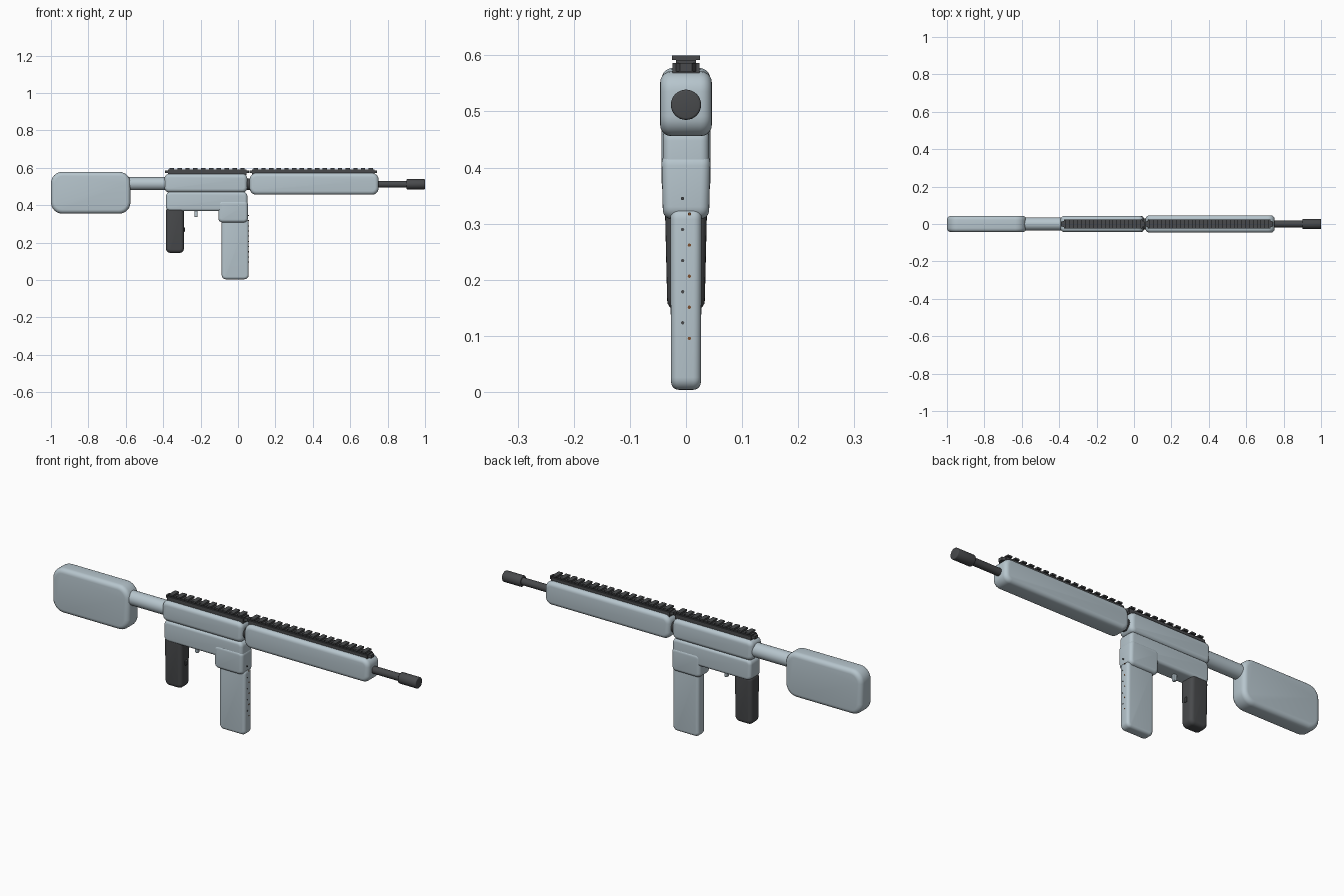
import bpy, bmesh, math
from mathutils import Matrix, Vector

cube = bpy.data.objects.get("Cube")
if cube:
    bpy.data.objects.remove(cube, do_unlink=True)


def material(name, rgb, rough=0.6):
    m = bpy.data.materials.new(name)
    m.use_nodes = True
    m.diffuse_color = (*rgb, 1)
    bsdf = m.node_tree.nodes["Principled BSDF"]
    bsdf.inputs["Base Color"].default_value = (*rgb, 1)
    bsdf.inputs["Roughness"].default_value = rough
    return m


GREY = material("pale blue grey", (0.47, 0.56, 0.61))
DARK = material("charcoal", (0.065, 0.068, 0.072))
COPPER = material("copper brown", (0.2, 0.08, 0.03))


def finish(name, bm, mat, smooth=True):
    bmesh.ops.recalc_face_normals(bm, faces=bm.faces)
    mesh = bpy.data.meshes.new(name)
    bm.to_mesh(mesh)
    bm.free()
    mesh.materials.append(mat)
    ob = bpy.data.objects.new(name, mesh)
    bpy.context.collection.objects.link(ob)
    if smooth:
        bpy.ops.object.select_all(action="DESELECT")
        ob.select_set(True)
        bpy.context.view_layer.objects.active = ob
        bpy.ops.object.shade_smooth_by_angle(angle=math.radians(40))
    return ob


def add_box(bm, x0, x1, half_y, z0, z1):
    size = Matrix.Diagonal((x1 - x0, 2 * half_y, z1 - z0, 1))
    place = Matrix.Translation(((x0 + x1) / 2, 0, (z0 + z1) / 2))
    return bmesh.ops.create_cube(bm, size=1, matrix=place @ size)["verts"]


def soft_box(name, x0, x1, half_y, z0, z1, corner, rim, mat=GREY, taper=1.0):
    """Block with rounded side outline, then a rounded rim; taper narrows the bottom."""
    bm = bmesh.new()
    for v in add_box(bm, x0, x1, half_y, z0, z1):
        if v.co.z < (z0 + z1) / 2:
            v.co.y *= taper
    across = [e for e in bm.edges if abs((e.verts[0].co - e.verts[1].co).normalized().y) > 0.9]
    bmesh.ops.bevel(bm, geom=across, offset=corner, segments=6, profile=0.5, affect="EDGES")
    bm.normal_update()
    rims = [e for e in bm.edges if len(e.link_faces) == 2
            and sum(abs(f.normal.y) > 0.8 for f in e.link_faces) == 1]
    bmesh.ops.bevel(bm, geom=rims, offset=rim, segments=5, profile=0.5,
                    affect="EDGES", clamp_overlap=True)
    return finish(name, bm, mat)


def rod(name, x0, x1, radius, z, mat, edge=0.0):
    bm = bmesh.new()
    turn = Matrix.Translation(((x0 + x1) / 2, 0, z)) @ Matrix.Rotation(math.pi / 2, 4, "Y")
    bmesh.ops.create_cone(bm, cap_ends=True, segments=32, radius1=radius, radius2=radius,
                          depth=x1 - x0, matrix=turn)
    if edge:
        rims = [e for e in bm.edges if any(len(f.verts) > 4 for f in e.link_faces)]
        bmesh.ops.bevel(bm, geom=rims, offset=edge, segments=3, profile=0.5, affect="EDGES")
    return finish(name, bm, mat)


# Stock and its tube
soft_box("stock", -1.0, -0.575, 0.044, 0.355, 0.578, 0.06, 0.022)
rod("stock_tube", -0.6, -0.37, 0.035, 0.515, GREY)

# Receiver, magazine well and fore-end
soft_box("upper_receiver", -0.393, 0.05, 0.043, 0.468, 0.568, 0.026, 0.02)
soft_box("lower_receiver", -0.385, 0.05, 0.041, 0.368, 0.472, 0.024, 0.015)
soft_box("magazine_well", -0.105, 0.053, 0.044, 0.308, 0.425, 0.022, 0.016, taper=0.93)
soft_box("fore_end", 0.062, 0.752, 0.046, 0.456, 0.572, 0.036, 0.02)
rod("receiver_collar", 0.02, 0.1, 0.03, 0.512, DARK)

# Barrel and muzzle
rod("barrel", 0.72, 0.92, 0.018, 0.512, DARK)
rod("muzzle", 0.9, 1.0, 0.027, 0.512, DARK, 0.004)

# Handle, trigger and magazine
soft_box("pistol_grip", -0.385, -0.289, 0.039, 0.145, 0.39, 0.024, 0.018, DARK, 0.85)
soft_box("grip_button", -0.295, -0.283, 0.008, 0.258, 0.282, 0.004, 0.003, DARK)
soft_box("trigger", -0.233, -0.216, 0.008, 0.337, 0.38, 0.005, 0.003)
soft_box("magazine", -0.087, 0.057, 0.028, 0.004, 0.33, 0.022, 0.014, taper=0.95)

# Staggered small dots down the leading face of the magazine
for i in range(10):
    bm = bmesh.new()
    side = 1 if i % 2 else -1
    spot = Vector((0.0555, side * 0.006, 0.345 - i * 0.0277))
    bmesh.ops.create_cone(bm, cap_ends=True, segments=10, radius1=0.003, radius2=0.003, depth=0.006,
                          matrix=Matrix.Translation(spot) @ Matrix.Rotation(math.pi / 2, 4, "Y"))
    finish(f"magazine_dot_{i + 1}", bm, COPPER if side > 0 else DARK, False)


# Toothed rail in two lengths: base, narrow neck, wide crossbars and pointed ends
def rail(name, x0, x1, teeth):
    bm = bmesh.new()
    add_box(bm, x0, x1, 0.024, 0.562, 0.586)
    add_box(bm, x0, x1, 0.018, 0.58, 0.591)
    for end, way in ((x0, -1), (x1, 1)):
        tip = add_box(bm, end - 0.014, end + 0.014, 0.024, 0.571, 0.586)
        for v in tip:
            if (v.co.x - end) * way > 0:
                v.co.y *= 0.45
    pitch = (x1 - x0) / teeth
    for i in range(teeth):
        x = x0 + (i + 0.5) * pitch
        add_box(bm, x - pitch * 0.28, x + pitch * 0.28, 0.018, 0.584, 0.596)
        add_box(bm, x - pitch * 0.28, x + pitch * 0.28, 0.025, 0.592, 0.6)
    finish(name, bm, DARK, False)


rail("rear_rail", -0.375, 0.045, 10)
rail("front_rail", 0.075, 0.73, 16)
